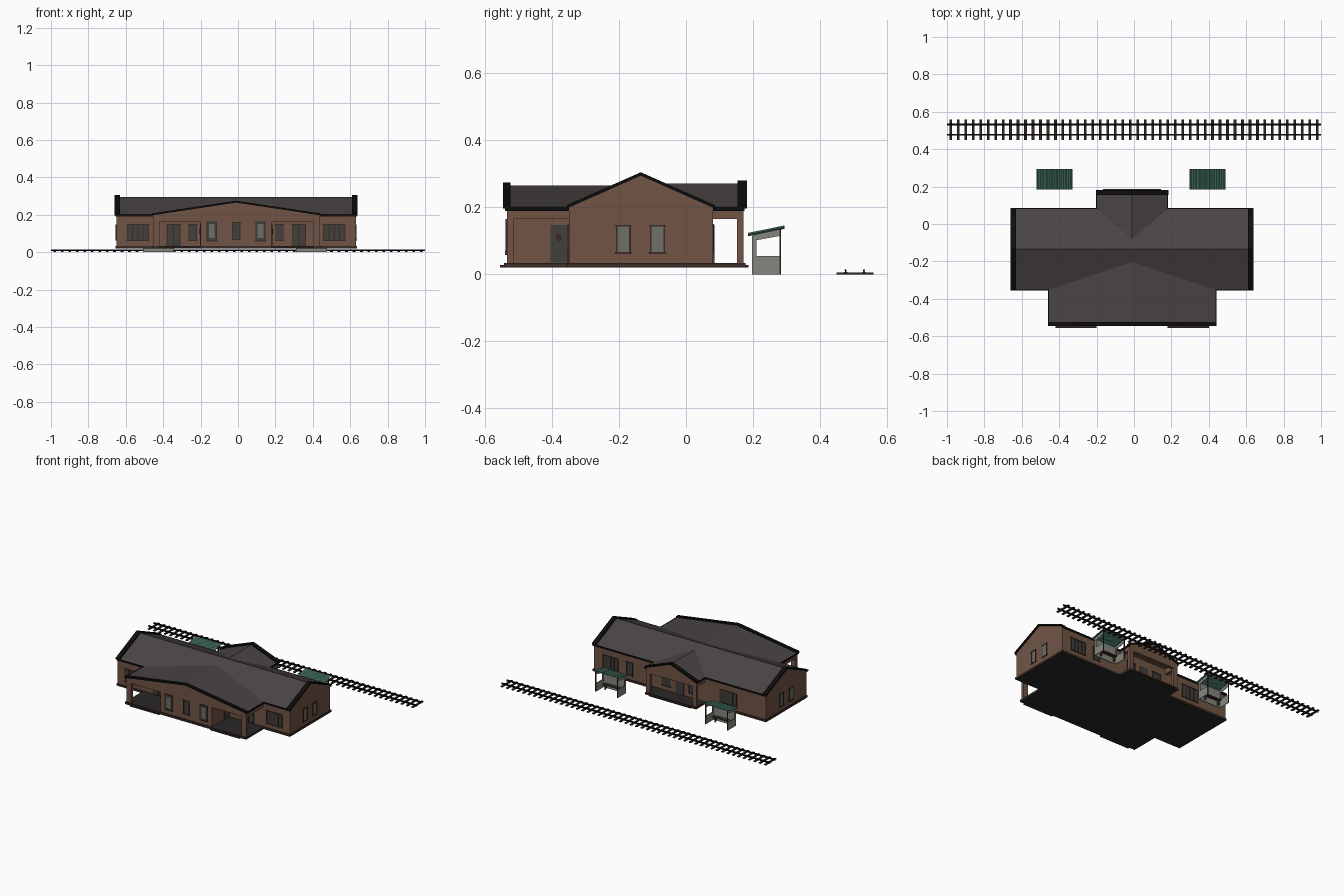
import bpy, bmesh, math

if "Cube" in bpy.data.objects:
    bpy.data.objects.remove(bpy.data.objects["Cube"])

CX = -0.01  # building centre line


def mat(name, r, g, b):
    m = bpy.data.materials.new(name)
    m.diffuse_color = (r, g, b, 1)
    m.use_nodes = True
    m.node_tree.nodes["Principled BSDF"].inputs["Base Color"].default_value = m.diffuse_color
    return m


WALL = mat("brown brick", 0.165, 0.09, 0.06)
ROOF = mat("grey roof", 0.066, 0.058, 0.057)
BLACK = mat("black trim", 0.004, 0.004, 0.004)
TRIM = mat("dark brown trim", 0.04, 0.024, 0.019)
FLOOR = mat("dark floor", 0.022, 0.021, 0.02)
GLASS = mat("grey glass", 0.16, 0.16, 0.14)
DOOR = mat("dark grey door", 0.055, 0.05, 0.046)
PANEL = mat("shelter grey", 0.24, 0.24, 0.21)
TEAL = mat("green sheet", 0.085, 0.24, 0.17)
WOOD = mat("sleeper wood", 0.03, 0.02, 0.013)


def finish(name, bm, *mats, rule=None):
    bmesh.ops.recalc_face_normals(bm, faces=bm.faces)
    if rule:
        for f in bm.faces:
            f.material_index = rule(f.normal)
    me = bpy.data.meshes.new(name)
    bm.to_mesh(me)
    bm.free()
    for m in mats:
        me.materials.append(m)
    ob = bpy.data.objects.new(name, me)
    bpy.context.collection.objects.link(ob)
    return ob


def box(name, x0, x1, y0, y1, z0, z1, *mats, rule=None):
    bm = bmesh.new()
    for v in bmesh.ops.create_cube(bm, size=1)["verts"]:
        v.co = ((x0, x1)[v.co.x > 0], (y0, y1)[v.co.y > 0], (z0, z1)[v.co.z > 0])
    return finish(name, bm, *mats, rule=rule)


def pair(name, o0, o1, *rest):
    """Box given as offsets from the centre line, built on both sides."""
    for side in (-1, 1):
        a, b = sorted((CX + side * o0, CX + side * o1))
        box(name, a, b, *rest)


def extrude(name, pts, d0, d1, axis, *mats, rule=None):
    """Extrude a (u, z) profile along x or y."""
    bm = bmesh.new()
    place = (lambda u, z, d: (d, u, z)) if axis == "x" else (lambda u, z, d: (u, d, z))
    f = bm.faces.new([bm.verts.new(place(u, z, d0)) for u, z in pts])
    ext = bmesh.ops.extrude_face_region(bm, geom=[f])["geom"]
    shift = (d1 - d0, 0, 0) if axis == "x" else (0, d1 - d0, 0)
    bmesh.ops.translate(bm, vec=shift, verts=[g for g in ext if isinstance(g, bmesh.types.BMVert)])
    return finish(name, bm, *mats, rule=rule)


def gable(name, c, hw, ridge, d0, d1, axis):
    extrude(name, [(c - hw, 0.2), (c + hw, 0.2), (c, ridge)], d0, d1, axis, ROOF, WALL,
            rule=lambda n: 0 if n.z > 0.1 else 1)


def barge(name, c, hw, ridge, d0, d1, axis, t=0.01):
    extrude(name, [(c - hw - .004, 0.197), (c, ridge), (c + hw + .004, 0.197),
                   (c + hw + .004, 0.197 + t), (c, ridge + t), (c - hw - .004, 0.197 + t)],
            d0, d1, axis, BLACK)


def window(name, axis, side, wall, u0, u1, z0, z1, panes=1):
    """Frame bars and a glass plate on the wall plane facing the given side."""
    def plate(nm, a, b, c, d, t, m):
        lo, hi = sorted((wall - side * 0.002, wall + side * t))
        if axis == "y":
            box(nm, a, b, lo, hi, c, d, m)
        else:
            box(nm, lo, hi, a, b, c, d, m)
    w = 0.005
    plate(name + "_glass", u0, u1, z0, z1, 0.001, GLASS if axis == "x" else DOOR)
    plate(name + "_sill", u0 - w, u1 + w, z0 - w, z0, 0.005, TRIM)
    plate(name + "_head", u0 - w, u1 + w, z1, z1 + w, 0.004, TRIM)
    for i in range(panes + 1):
        u = u0 + (u1 - u0) * i / panes
        plate(name + "_bar", u - w / 2, u + w / 2, z0, z1, 0.004, TRIM)


# plinths with dark floors and underside
flat = lambda n: 1 if abs(n.z) > 0.5 else 0
for nm, hw, y0, y1 in (("main_plinth", 0.645, -0.355, 0.085), ("front_plinth", 0.45, -0.543, -0.35),
                       ("rear_plinth", 0.19, 0.08, 0.178)):
    box(nm, CX - hw, CX + hw, y0, y1, 0.02, 0.034, TRIM, FLOOR, rule=flat)
pair("front_step", 0.19, 0.41, -0.555, -0.54, 0.02, 0.028, TRIM)
box("rear_step", CX - .155, CX + .155, 0.175, 0.186, 0.02, 0.028, TRIM)

# walls
box("main_walls", CX - .64, CX + .64, -0.35, 0.08, 0.034, 0.2, WALL)
box("front_hall", CX - .19, CX + .19, -0.535, -0.35, 0.034, 0.2, WALL)
pair("front_pier", 0.41, 0.445, -0.535, -0.515, 0.034, 0.2, WALL)
pair("front_beam", 0.19, 0.41, -0.535, -0.515, 0.165, 0.2, WALL)
pair("front_side_beam", 0.425, 0.445, -0.515, -0.35, 0.165, 0.2, WALL)
pair("rear_pier", 0.157, 0.187, 0.152, 0.172, 0.034, 0.2, WALL)
box("rear_beam", CX - .157, CX + .157, 0.152, 0.172, 0.165, 0.2, WALL)
pair("rear_side_beam", 0.167, 0.187, 0.08, 0.152, 0.165, 0.2, WALL)

# roofs and raised gable edges
gable("main_roof", -0.135, 0.217, 0.296, CX - .64, CX + .64, "x")
gable("front_roof", CX, 0.447, 0.266, -0.535, -0.19, "y")
gable("rear_roof", CX, 0.19, 0.272, 0.172, -0.09, "y")
for s in (-1, 1):
    barge("main_gable_edge", -0.135, 0.217, 0.295, CX + s * 0.62, CX + s * 0.65, "x")
barge("front_gable_edge", CX, 0.447, 0.265, -0.546, -0.524, "y")
barge("rear_gable_edge", CX, 0.19, 0.271, 0.154, 0.182, "y")

# gutters
pair("front_main_gutter", 0.447, 0.645, -0.356, -0.35, 0.19, 0.201, BLACK)
pair("rear_main_gutter", 0.19, 0.645, 0.08, 0.086, 0.19, 0.201, BLACK)
pair("front_wing_gutter", 0.445, 0.451, -0.54, -0.35, 0.19, 0.201, BLACK)
pair("rear_wing_gutter", 0.187, 0.193, 0.08, 0.175, 0.19, 0.201, BLACK)

# windows and doors, mirrored about the centre line
for s in (-1, 1):
    def win(nm, side, wall, c, hw, z0, z1, panes):
        window(nm, "y", side, wall, CX + s * c - hw, CX + s * c + hw, z0, z1, panes)
    win("front_wide_window", -1, -0.35, 0.525, 0.057, 0.065, 0.145, 4)
    win("porch_window", -1, -0.35, 0.232, 0.02, 0.065, 0.145, 1)
    win("porch_door", -1, -0.35, 0.335, 0.035, 0.036, 0.145, 2)
    win("hall_window", -1, -0.535, 0.13, 0.025, 0.063, 0.16, 1)
    win("rear_porch_window", 1, 0.08, 0.1, 0.03, 0.065, 0.145, 2)
    pair("hall_window_pane", 0.115, 0.145, -0.5385, -0.535, 0.075, 0.15, GLASS)
    for y in (-0.187, -0.085):
        window("end_window", "x", s, CX + s * 0.64, y - .02, y + .02, 0.067, 0.143)
    x0, x1 = sorted((CX + s * 0.189, CX + s * 0.194))
    box("hall_side_door", x0, x1, -0.405, -0.355, 0.035, 0.147, DOOR)
    x0, x1 = sorted((CX + s * 0.189, CX + s * 0.196))
    extrude("door_diamond_pane", [(-0.392, .11), (-0.38, .096), (-0.368, .11), (-0.38, .124)],
            x0, x1, "x", TRIM)
window("hall_centre_window", "y", -1, -0.535, CX - .02, CX + .02, 0.07, 0.155)
window("rear_wide_window", "y", 1, 0.08, 0.45, 0.56, 0.065, 0.145, 4)
window("rear_narrow_window", "y", 1, 0.08, 0.34, 0.385, 0.065, 0.145, 1)
window("rear_wide_window", "y", 1, 0.08, -0.432, -0.312, 0.065, 0.145, 4)
box("rear_porch_door", CX - .03, CX + .03, 0.079, 0.085, 0.034, 0.147, DOOR)

# two platform shelters, open toward the track
for x0 in (-0.52, 0.298):
    x1 = x0 + 0.19
    a, b = x0 + 0.012, x1 - 0.012
    box("shelter_back_wall", a, b, 0.197, 0.202, 0, 0.115, PANEL)
    for x in (a, b - 0.004):
        box("shelter_side_lower", x, x + .004, 0.2, 0.282, 0, 0.055, PANEL)
        extrude("shelter_side_upper", [(0.2, .1), (0.28, .115), (0.28, .135), (0.2, .118)],
                x, x + .004, "x", PANEL)
        box("shelter_back_post", x, x + .004, 0.2, 0.21, 0.055, 0.11, PANEL)
        box("shelter_front_post", x, x + .005, 0.279, 0.284, 0, 0.136, TRIM)
    box("shelter_bench", a + .02, b - .02, 0.21, 0.235, 0.032, 0.037, TRIM)
    for x in (a + .03, b - .035):
        box("bench_leg", x, x + .005, 0.215, 0.23, 0, 0.032, TRIM)
    # corrugated sloping roof
    bm = bmesh.new()
    n = 56
    rows = [[bm.verts.new((x0 + (x1 - x0) * i / n, y, z + 0.002 * math.sin(i * math.pi / 2)))
             for i in range(n + 1)] for y, z in ((0.185, 0.119), (0.294, 0.141))]
    for i in range(n):
        bm.faces.new((rows[0][i], rows[0][i + 1], rows[1][i + 1], rows[1][i]))
    ob = finish("shelter_roof", bm, TEAL)
    ob.modifiers.new("thickness", "SOLIDIFY").thickness = 0.003

# railway track
for i in range(50):
    x = -0.98 + 0.04 * i
    box("sleeper", x - .007, x + .007, 0.45, 0.56, 0, 0.006, WOOD)
for y in (0.477, 0.531):
    extrude("rail", [(y - .005, .006), (y + .005, .006), (y + .0015, .009), (y + .003, .012), (y + .003, .015),
                     (y - .003, .015), (y - .003, .012), (y - .0015, .009)], -1, 1, "x", BLACK)
